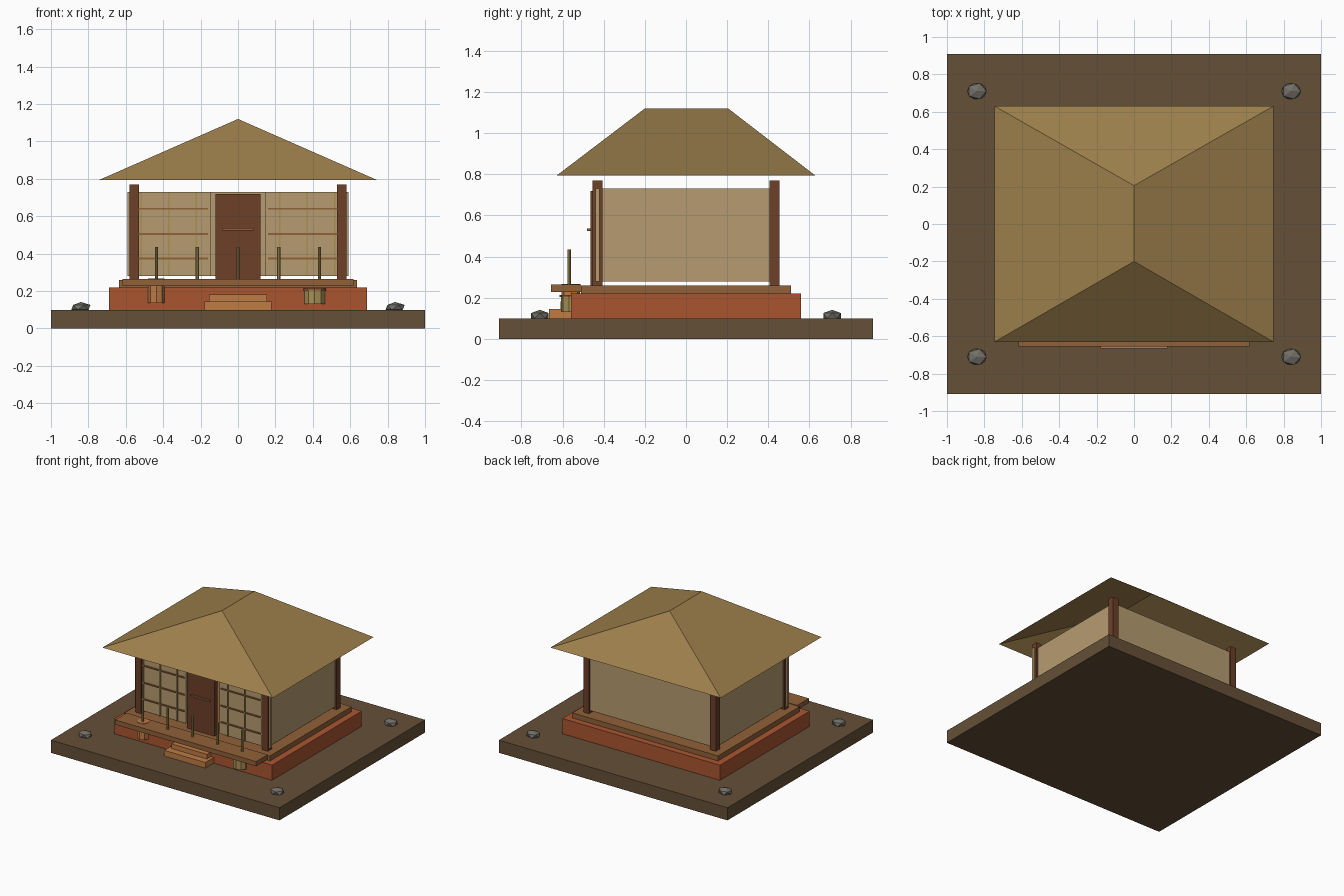
import bpy, bmesh, math

if "Cube" in bpy.data.objects:
    bpy.data.objects.remove(bpy.data.objects["Cube"])


def mat(name, r, g, b):
    m = bpy.data.materials.new(name)
    m.diffuse_color = (r, g, b, 1)
    m.use_nodes = True
    m.node_tree.nodes["Principled BSDF"].inputs["Base Color"].default_value = m.diffuse_color
    return m


EARTH = mat("earth", 0.13, 0.08, 0.038)
CLAY = mat("clay", 0.40, 0.09, 0.03)
PLANK = mat("plank", 0.28, 0.12, 0.04)
STEP = mat("step", 0.52, 0.20, 0.06)
DARK = mat("dark_wood", 0.15, 0.05, 0.022)
PAPER = mat("paper", 0.47, 0.33, 0.16)
BAMBOO = mat("bamboo", 0.40, 0.28, 0.09)
THATCH = mat("thatch", 0.33, 0.21, 0.07)
STONE = mat("stone", 0.17, 0.16, 0.14)


def finish(name, bm, material):
    bmesh.ops.recalc_face_normals(bm, faces=bm.faces)
    me = bpy.data.meshes.new(name)
    bm.to_mesh(me)
    bm.free()
    me.materials.append(material)
    ob = bpy.data.objects.new(name, me)
    bpy.context.collection.objects.link(ob)
    return ob


def box(name, x0, x1, y0, y1, z0, z1, material):
    bm = bmesh.new()
    bmesh.ops.create_cube(bm, size=1)
    for v in bm.verts:
        v.co = (x1 if v.co.x > 0 else x0, y1 if v.co.y > 0 else y0, z1 if v.co.z > 0 else z0)
    return finish(name, bm, material)


def cyl(name, x, y, z0, z1, r, sides, material):
    bm = bmesh.new()
    bmesh.ops.create_cone(bm, cap_ends=True, segments=sides, radius1=r, radius2=r, depth=z1 - z0)
    ob = finish(name, bm, material)
    ob.location = (x, y, (z0 + z1) / 2)
    return ob


# Ground slab, plinth, floor, porch and steps
box("ground_slab", -1, 1, -0.91, 0.91, 0, 0.1, EARTH)
box("plinth", -0.69, 0.69, -0.56, 0.56, 0.1, 0.22, CLAY)
box("floor", -0.637, 0.637, -0.51, 0.51, 0.22, 0.26, PLANK)
box("porch", -0.617, 0.617, -0.655, -0.51, 0.228, 0.265, PLANK)
box("lower_step", -0.18, 0.18, -0.665, -0.55, 0.1, 0.145, STEP)
box("upper_step", -0.155, 0.155, -0.61, -0.55, 0.145, 0.182, STEP)

# Corner posts
for sx in (-1, 1):
    for sy in (-1, 1):
        x, y = sx * 0.555, sy * 0.43
        box("corner_post", x - 0.025, x + 0.025, y - 0.025, y + 0.025, 0.26, 0.77, DARK)

# Side and back walls
for sx in (-1, 1):
    x = sx * 0.555
    box("side_wall", x - 0.01, x + 0.01, -0.42, 0.42, 0.28, 0.73, PAPER)
box("back_wall", -0.55, 0.55, 0.42, 0.44, 0.28, 0.73, PAPER)

# Front screens with lattice
for sx in (-1, 1):
    c = sx * 0.37
    box("front_screen", c - 0.222, c + 0.222, -0.44, -0.42, 0.28, 0.73, PAPER)
    for z in (0.375, 0.505, 0.64):
        box("lattice_bar", c - 0.21, c + 0.21, -0.448, -0.438, z - 0.005, z + 0.005, PLANK)
    for dx in (-0.148, 0, 0.148):
        box("lattice_stile", c + dx - 0.004, c + dx + 0.004, -0.448, -0.438, 0.28, 0.73, BAMBOO)

# Door and its bar
box("door", -0.12, 0.12, -0.465, -0.43, 0.26, 0.72, DARK)
box("door_bar", -0.085, 0.085, -0.48, -0.464, 0.525, 0.537, PLANK)

# Railing stakes
for i in range(-2, 3):
    cyl("railing_stake", i * 0.218, -0.567, 0.26, 0.435, 0.009, 8, BAMBOO)

# Buckets under the porch
cyl("left_bucket", -0.437, -0.56, 0.137, 0.268, 0.045, 8, STEP)
cyl("right_bucket", 0.41, -0.55, 0.13, 0.205, 0.058, 10, BAMBOO)
cyl("right_bucket_rim", 0.41, -0.55, 0.203, 0.214, 0.064, 10, PLANK)

# Hipped roof as an open shell
bm = bmesh.new()
a, b, c, d = [bm.verts.new((x, y, 0.793)) for x, y in
              ((-0.745, -0.63), (0.745, -0.63), (0.745, 0.63), (-0.745, 0.63))]
r0, r1 = bm.verts.new((0, -0.2, 1.12)), bm.verts.new((0, 0.205, 1.12))
for f in ((a, b, r0), (b, c, r1, r0), (c, d, r1), (d, a, r0, r1)):
    bm.faces.new(f)
finish("roof", bm, THATCH)

# Corner stones
for sx in (-1, 1):
    for sy in (-1, 1):
        bm = bmesh.new()
        bmesh.ops.create_icosphere(bm, subdivisions=1, radius=0.057)
        ob = finish("corner_stone", bm, STONE)
        ob.location = (sx * 0.84, sy * 0.71, 0.113)
        ob.scale = (1, 0.87, 0.5)
